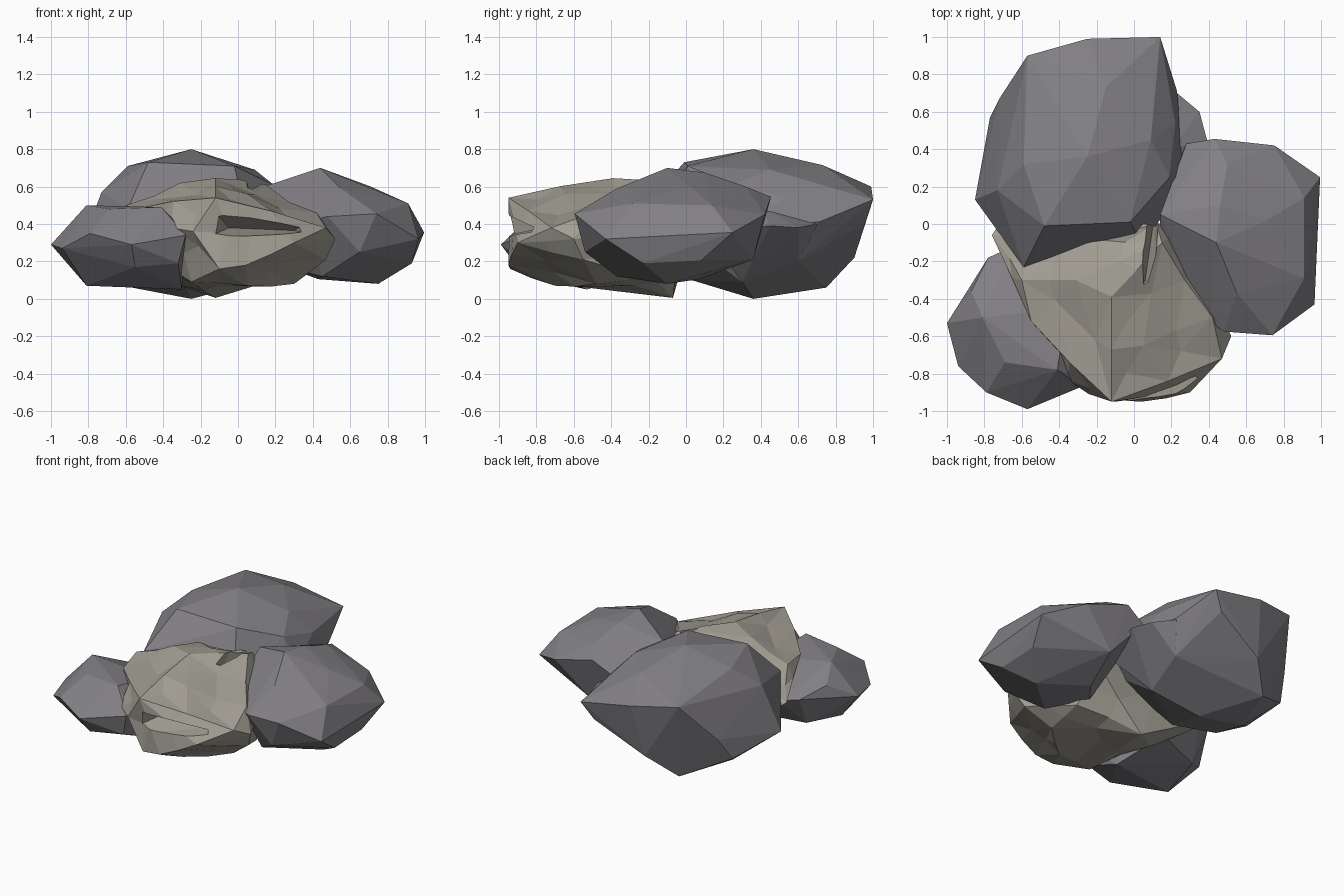
import bpy, bmesh, random


def material(name, rgb):
    m = bpy.data.materials.new(name)
    m.diffuse_color = (*rgb, 1)
    return m


GREY = material("slate grey", (0.225, 0.218, 0.235))
BEIGE = material("warm sandstone", (0.37, 0.35, 0.30))


def rock(name, points, mat, jitter=0.0, seed=1):
    """Faceted boulder: hull of its corner points, optionally roughened."""
    bm = bmesh.new()
    for p in points:
        bm.verts.new(p)
    bmesh.ops.convex_hull(bm, input=bm.verts[:])
    loose = [v for v in bm.verts if not v.link_faces]
    bmesh.ops.delete(bm, geom=loose, context='VERTS')
    bmesh.ops.recalc_face_normals(bm, faces=bm.faces[:])
    if jitter:
        rng = random.Random(seed)
        long_edges = [e for e in bm.edges if e.calc_length() > 0.28]
        cut = bmesh.ops.subdivide_edges(bm, edges=long_edges, cuts=1)
        new = [g for g in cut['geom_inner'] if isinstance(g, bmesh.types.BMVert)]
        bm.normal_update()
        for v in new:
            v.co += v.normal * rng.uniform(-0.9, 0.4) * jitter
        bmesh.ops.triangulate(bm, faces=bm.faces[:])
    bmesh.ops.recalc_face_normals(bm, faces=bm.faces[:])
    me = bpy.data.meshes.new(name)
    bm.to_mesh(me)
    bm.free()
    ob = bpy.data.objects.new(name, me)
    bpy.context.collection.objects.link(ob)
    me.materials.append(mat)
    return ob


# Large boulder at the back
rock("back_boulder", [
    (-0.25, 0.36, 0.80), (-0.59, 0.32, 0.71), (-0.73, 0.18, 0.57), (0.09, 0.45, 0.69),
    (-0.15, 0.73, 0.715), (-0.48, -0.01, 0.73), (-0.02, 0.01, 0.71), (0.19, 0.25, 0.61),
    (-0.59, -0.23, 0.48), (-0.85, 0.13, 0.25), (-0.77, 0.57, 0.20), (-0.72, 0.67, 0.36),
    (-0.57, 0.90, 0.64), (-0.25, 0.99, 0.60), (0.14, 1.0, 0.53), (0.06, 0.96, 0.41),
    (0.23, 0.71, 0.41), (0.22, 0.54, 0.54), (0.28, 0.25, 0.40), (0.05, -0.12, 0.40),
    (0.15, 0.60, 0.20), (-0.30, 0.90, 0.22), (-0.47, 0.75, 0.06),
    (-0.25, 0.36, 0.0), (-0.62, 0.35, 0.07), (0.10, 0.30, 0.09), (-0.30, 0.03, 0.10),
    (-0.70, 0.0, 0.20)], GREY)

# Ledge low on the right flank of the back boulder
rock("back_boulder_ledge", [
    (0.23, 0.70, 0.40), (0.35, 0.60, 0.38), (0.39, 0.45, 0.39), (0.33, 0.10, 0.36),
    (0.05, 0.75, 0.30), (0.15, 0.60, 0.20), (0.10, 0.30, 0.09), (0.0, 0.30, 0.30),
    (0.20, 0.40, 0.50)], GREY)

# Boulder on the right
rock("right_boulder", [
    (0.44, -0.10, 0.70), (0.46, 0.10, 0.675), (0.71, 0.02, 0.60), (0.55, -0.37, 0.59),
    (0.50, 0.32, 0.60), (0.91, -0.29, 0.51), (0.91, 0.14, 0.50), (0.74, -0.595, 0.455),
    (0.48, -0.575, 0.44), (0.38, -0.50, 0.42), (0.965, -0.43, 0.32), (0.995, 0.25, 0.355),
    (0.93, -0.10, 0.35), (0.75, 0.42, 0.45), (0.43, 0.455, 0.545), (0.28, 0.43, 0.46),
    (0.14, 0.05, 0.60), (0.14, -0.12, 0.48), (0.93, -0.23, 0.19), (0.93, 0.08, 0.205),
    (0.50, 0.36, 0.21), (0.75, -0.10, 0.08), (0.43, 0.07, 0.105),
    (0.45, -0.37, 0.12), (0.65, -0.54, 0.25), (0.25, -0.15, 0.17)], GREY)

# Small boulder at the front left
rock("small_boulder", [
    (-1.0, -0.53, 0.29), (-0.94, -0.76, 0.27), (-0.79, -0.90, 0.35), (-0.57, -0.99, 0.29),
    (-0.28, -0.87, 0.34), (-0.35, -0.80, 0.43), (-0.69, -0.74, 0.48), (-0.41, -0.78, 0.49),
    (-0.81, -0.50, 0.50), (-0.87, -0.36, 0.40), (-0.78, -0.18, 0.34), (-0.65, -0.12, 0.32),
    (-0.36, -0.45, 0.44), (-0.85, -0.55, 0.17), (-0.81, -0.62, 0.07), (-0.30, -0.53, 0.05),
    (-0.32, -0.85, 0.19), (-0.75, -0.30, 0.12), (-0.40, -0.18, 0.15), (-0.55, -0.90, 0.17)], GREY)

# Pale central rock, rougher than the others
pale = rock("pale_rock", [
    (-0.12, -0.39, 0.645), (-0.31, -0.30, 0.62), (-0.28, -0.55, 0.56), (0.05, -0.65, 0.56),
    (-0.12, -0.95, 0.54), (0.15, -0.10, 0.61), (-0.25, -0.08, 0.58), (0.12, 0.0, 0.58),
    (-0.55, -0.52, 0.48), (-0.60, -0.30, 0.50), (-0.76, -0.06, 0.36), (-0.72, 0.0, 0.33),
    (-0.36, -0.83, 0.38), (-0.24, -0.91, 0.36), (0.04, -0.95, 0.18), (0.30, -0.90, 0.30),
    (0.47, -0.72, 0.38), (0.52, -0.60, 0.32), (0.42, -0.50, 0.46), (0.47, -0.55, 0.21),
    (-0.10, -0.94, 0.16), (0.30, -0.48, 0.08), (0.05, -0.70, 0.07), (-0.25, -0.75, 0.09),
    (-0.12, -0.07, 0.005), (-0.35, -0.25, 0.08), (0.32, -0.20, 0.12), (0.30, 0.0, 0.35)],
    BEIGE, jitter=0.04, seed=4)

# Wedges that open the cleft across the front and the gap beside the right boulder
clefts = [
    rock("front_cleft_cutter", [(-0.15, -1.1, 0.50), (0.40, -1.0, 0.43), (-0.20, -1.1, 0.31),
                                (0.42, -1.0, 0.34), (-0.05, -0.76, 0.38), (0.30, -0.74, 0.365)], BEIGE),
    rock("top_notch_cutter", [(0.03, -0.38, 0.75), (0.12, -0.34, 0.75), (0.16, 0.05, 0.75),
                              (0.03, 0.05, 0.75), (0.06, -0.30, 0.53), (0.11, 0.05, 0.42)], BEIGE)]
for c in clefts:
    c.hide_render = True
    c.hide_viewport = True
    cut = pale.modifiers.new(c.name, 'BOOLEAN')
    cut.operation = 'DIFFERENCE'
    cut.solver = 'EXACT'
    cut.object = c
